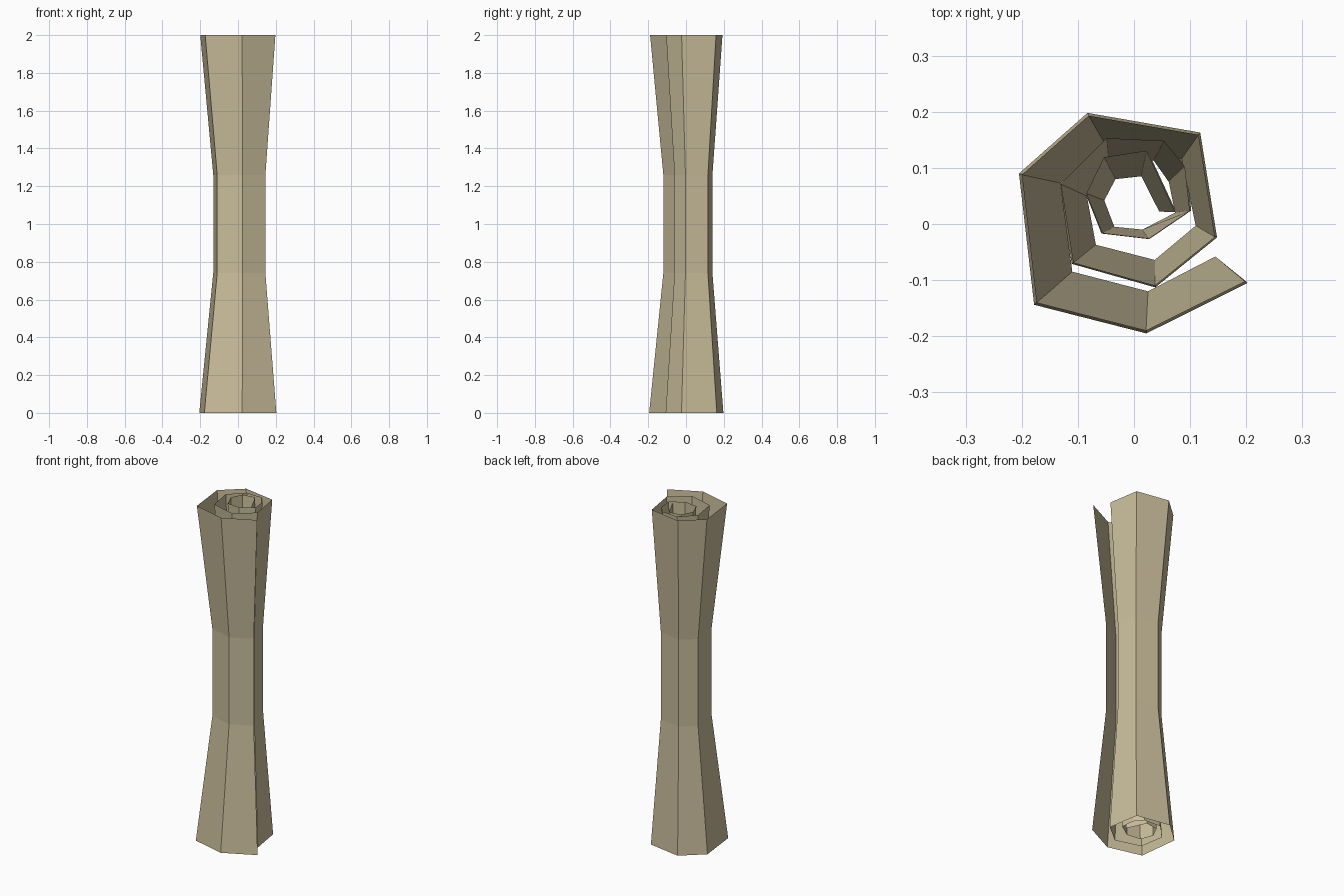
import bpy, bmesh

# one flat tan colour
tan = bpy.data.materials.new("parchment_tan")
tan.diffuse_color = (0.58, 0.505, 0.325, 1)

# spiral cross-section at the flared ends, from outer edge to inner edge
FLARE = [(.203, -.105), (.022, -.195), (-.178, -.144), (-.205, .09), (-.083, .198),
         (.118, .163), (.148, -.024), (.038, -.113), (-.111, -.071), (-.134, .073),
         (-.05, .157), (.055, .152), (.093, .105), (.102, .024), (.027, -.027),
         (-.058, -.017), (-.087, .056), (-.055, .122), (.023, .134), (.075, .022)]
# the same spiral where the roll is pinched in the middle
WAIST = [(.145, -.058), (.025, -.12), (-.11, -.085), (-.131, .073), (-.05, .14),
         (.085, .116), (.11, -.003), (.037, -.064), (-.068, -.037), (-.084, .05),
         (-.045, .113), (.035, .113), (.062, .075), (.073, .02), (.015, -.01),
         (-.035, -.005), (-.053, .042), (-.033, .08), (.013, .085), (.045, .022)]

# rows of the sheet: outline, scale, height
ROWS = [(FLARE, 1.0, 0.0), (WAIST, 1.0, 0.74), (WAIST, 1.0, 1.26), (FLARE, 0.975, 2.0)]

bm = bmesh.new()
grid = [[bm.verts.new((x * s, y * s, z)) for x, y in outline] for outline, s, z in ROWS]
for low, high in zip(grid, grid[1:]):
    for i in range(len(low) - 1):
        bm.faces.new((low[i + 1], low[i], high[i], high[i + 1]))

# rolled sheet
mesh = bpy.data.meshes.new("rolled_sheet")
bm.to_mesh(mesh)
bm.free()
mesh.materials.append(tan)
sheet = bpy.data.objects.new("rolled_sheet", mesh)
bpy.context.collection.objects.link(sheet)
